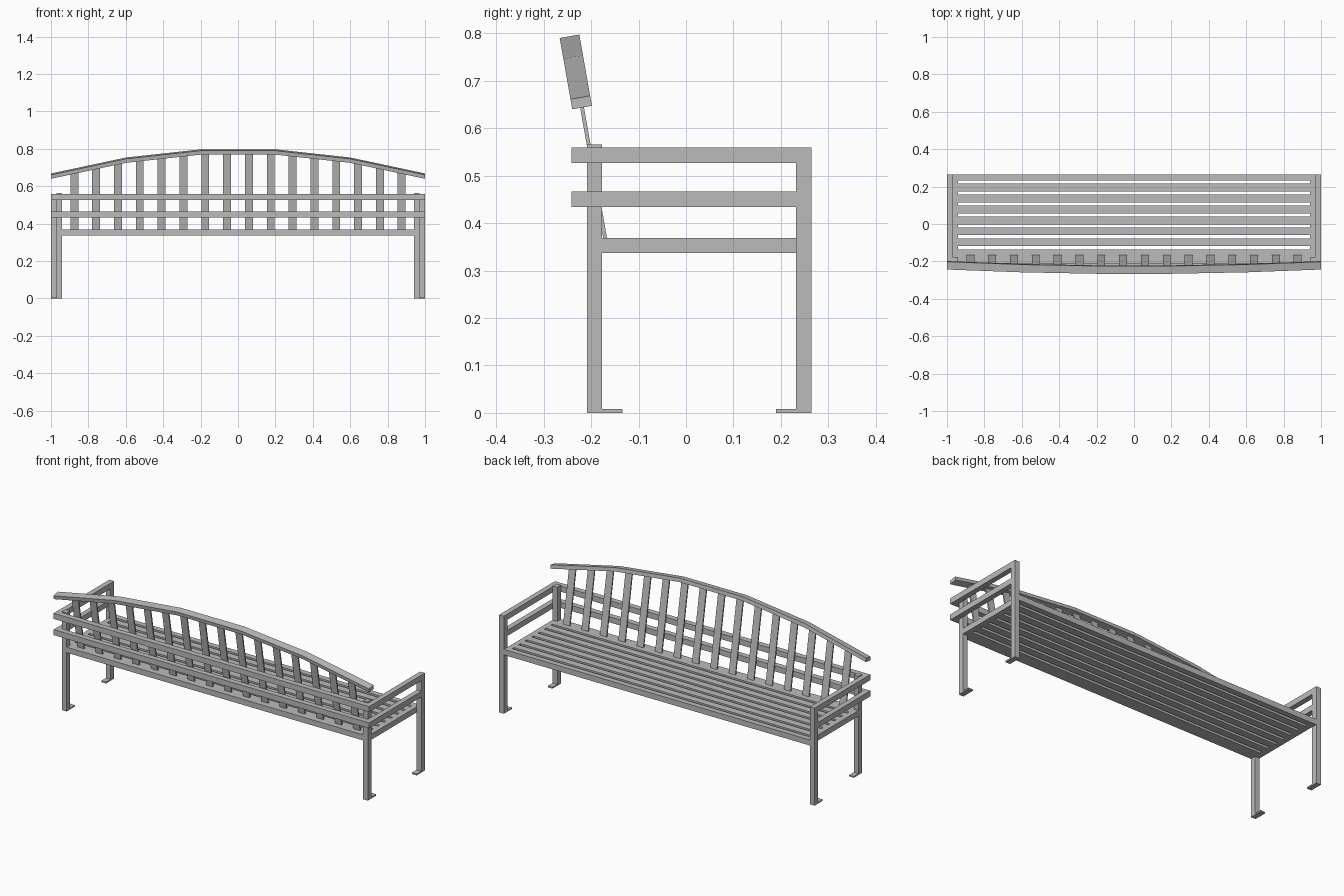
import bpy
import bmesh
from math import radians
from mathutils import Matrix

old = bpy.data.objects.get("Cube")
if old:
    bpy.data.objects.remove(old, do_unlink=True)

GREY = (0.5, 0.5, 0.5, 1)
metal = bpy.data.materials.new("painted grey")
metal.use_nodes = True
metal.diffuse_color = GREY
metal.node_tree.nodes["Principled BSDF"].inputs["Base Color"].default_value = GREY


def add_object(name, bm):
    bmesh.ops.recalc_face_normals(bm, faces=bm.faces)
    mesh = bpy.data.meshes.new(name)
    bm.to_mesh(mesh)
    bm.free()
    mesh.materials.append(metal)
    obj = bpy.data.objects.new(name, mesh)
    bpy.context.collection.objects.link(obj)
    return obj


def box(name, xs, ys, zs):
    """Box spanning the given ranges."""
    bm = bmesh.new()
    spans = (xs, ys, zs)
    centre = [(a + b) / 2 for a, b in spans]
    size = [b - a for a, b in spans]
    bmesh.ops.create_cube(bm, size=1, matrix=Matrix.Translation(centre) @ Matrix.Diagonal((*size, 1)))
    return add_object(name, bm)


# Bar positions shared by the frame
OUT, MID, INN = 1.0, 0.97, 0.94
REAR, BACK, BACK_IN = -0.241, -0.209, -0.177
FRONT_IN, FRONT = 0.232, 0.264
SEAT = (0.337, 0.369)
RAILS = {"lower": (0.434, 0.466), "upper": (0.527, 0.559)}
FOOT = (0, 0.008)

# Legs, feet, arm rails and seat side bars on both ends
for side, s in (("left", 1), ("right", -1)):
    outer = sorted((s * MID, s * OUT))
    inner = sorted((s * INN, s * MID))
    box(f"{side}_front_leg", outer, (FRONT_IN, FRONT), (0, 0.559))
    box(f"{side}_back_leg", inner, (BACK, BACK_IN), (0, 0.565))
    box(f"{side}_front_foot", outer, (0.19, FRONT_IN), FOOT)
    box(f"{side}_back_foot", inner, (BACK_IN, -0.134), FOOT)
    box(f"{side}_seat_bar", inner, (BACK_IN, FRONT_IN), SEAT)
    for level, zs in RAILS.items():
        box(f"{side}_{level}_arm_rail", outer, (BACK, FRONT_IN), zs)

# Long bars
box("front_seat_bar", (-MID, MID), (FRONT_IN, FRONT), SEAT)
box("back_seat_bar", (-INN, INN), (BACK, BACK_IN), SEAT)
for level, zs in RAILS.items():
    box(f"{level}_back_rail", (-OUT, OUT), (REAR, BACK), zs)

# Seat slats
SLATS = 7
pitch = (FRONT_IN - BACK_IN) / SLATS
for i in range(SLATS):
    y = BACK_IN + i * pitch
    box(f"seat_slat_{i + 1}", (-INN, INN), (y, y + pitch - 0.0165), SEAT)

# Leaning backrest, built upright and then tilted
TILT = Matrix.Translation((0, -0.169, 0.36)) @ Matrix.Rotation(radians(10), 4, "X")
ARCH = [(-1, 0.2985), (-0.6, 0.385), (-0.2, 0.4295), (0.2, 0.4295), (0.6, 0.385), (1, 0.2985)]


def arch_height(x):
    for (x0, z0), (x1, z1) in zip(ARCH, ARCH[1:]):
        if x <= x1:
            return z0 + (z1 - z0) * (x - x0) / (x1 - x0)


# Arched top rail: a rectangle carried along the arch
bm = bmesh.new()
W, H = 0.021, 0.0107
rings = [[bm.verts.new((x, y, z + h)) for y, h in ((-W, -H), (W, -H), (W, H), (-W, H))] for x, z in ARCH]
for a, b in zip(rings, rings[1:]):
    for k in range(4):
        n = (k + 1) % 4
        bm.faces.new((a[k], a[n], b[n], b[k]))
bm.faces.new(rings[0])
bm.faces.new(rings[-1])
add_object("arched_top_rail", bm).matrix_world = TILT

# Upright back slats
COUNT = 16
for i in range(COUNT):
    x = -0.875 + i * 1.75 / (COUNT - 1)
    slat = box(f"back_slat_{i + 1}", (x - 0.021, x + 0.021), (-0.004, 0.004), (0.008, arch_height(x)))
    slat.matrix_world = TILT
